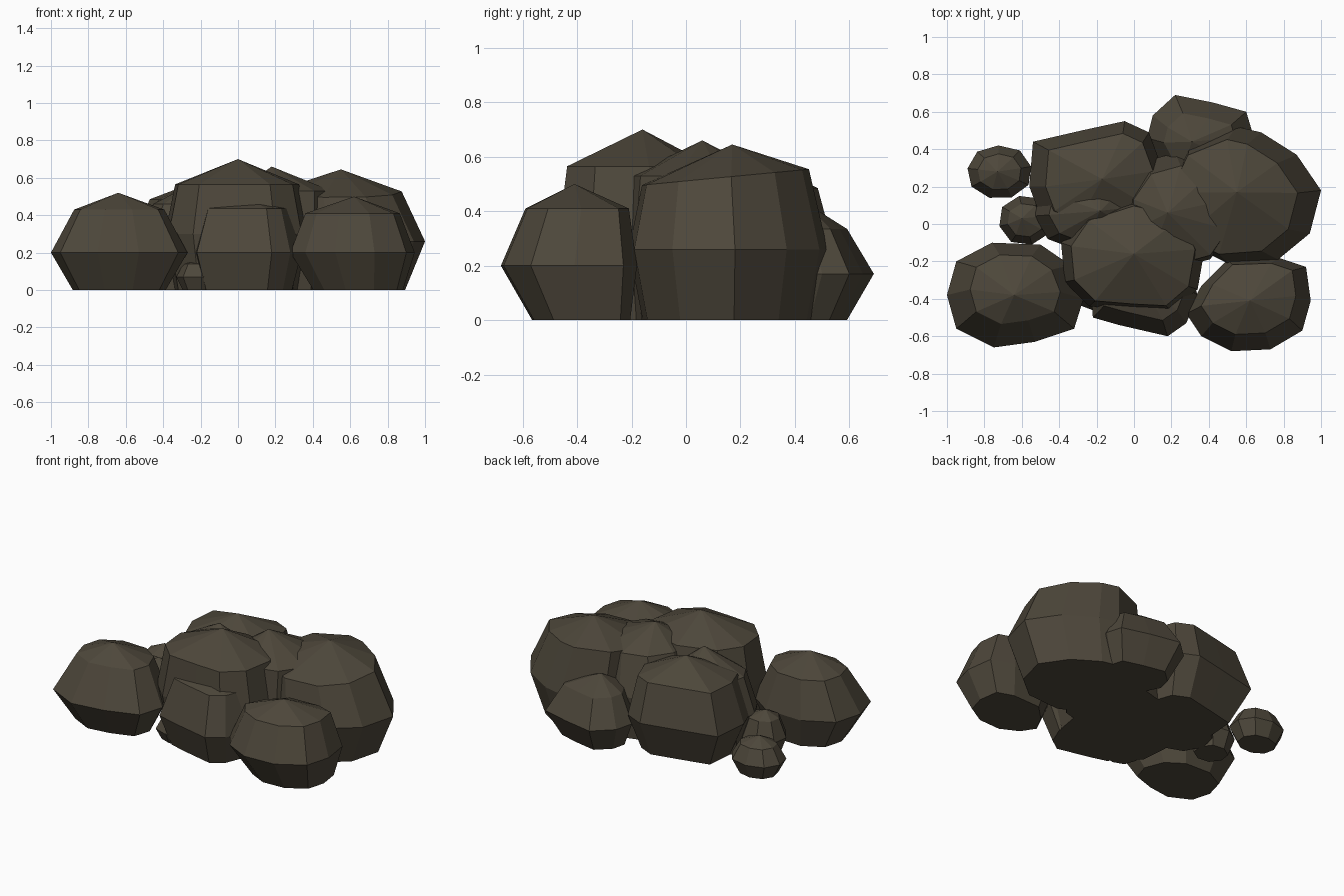
import bpy, bmesh, math

if "Cube" in bpy.data.objects:
    bpy.data.objects.remove(bpy.data.objects["Cube"])

stone = bpy.data.materials.new("dark olive stone")
stone.diffuse_color = (0.075, 0.063, 0.043, 1)
stone.use_nodes = True
stone.node_tree.nodes["Principled BSDF"].inputs["Base Color"].default_value = stone.diffuse_color


def oval(xs, ys, sides=10, phase=0.0):
    """Blocky oval outline filling the given extents."""
    ring = []
    for i in range(sides):
        a = 2 * math.pi * (i + phase) / sides
        c, s = math.cos(a), math.sin(a)
        r = (abs(c) ** 2.2 + abs(s) ** 2.2) ** (-1 / 2.2)
        ring.append((c * r, s * r))

    def fit(axis, lo, hi):
        v = [p[axis] for p in ring]
        return [lo + (q - min(v)) / (max(v) - min(v)) * (hi - lo) for q in v]

    return list(zip(fit(0, *xs), fit(1, *ys)))


def boulder(name, outline, apex, z_mid, z_top, k_low=0.74, k_top=0.72,
            low=(0, 0), top=(0, 0), tilt=0.0):
    """Flat base ring, wide middle ring, shoulder ring and a peak.
    low and top shift the base and shoulder rings; tilt raises the shoulder to the back."""
    n = len(outline)
    cx = (min(p[0] for p in outline) + max(p[0] for p in outline)) / 2
    cy = (min(p[1] for p in outline) + max(p[1] for p in outline)) / 2
    bm = bmesh.new()
    rings = [[bm.verts.new((cx + (x - cx) * k + d[0], cy + (y - cy) * k + d[1], z + (y - cy) * t))
              for x, y in outline]
             for k, z, d, t in ((k_low, 0.0, low, 0), (1.0, z_mid, (0, 0), 0),
                                (k_top, z_top, top, tilt))]
    peak = bm.verts.new(apex)
    for i in range(n):
        j = (i + 1) % n
        for a, b in zip(rings, rings[1:]):
            bm.faces.new((a[i], a[j], b[j], b[i]))
        bm.faces.new((rings[2][i], rings[2][j], peak))
    bm.faces.new(rings[0][::-1])
    bmesh.ops.recalc_face_normals(bm, faces=bm.faces)
    mesh = bpy.data.meshes.new(name)
    bm.to_mesh(mesh)
    bm.free()
    mesh.materials.append(stone)
    obj = bpy.data.objects.new(name, mesh)
    bpy.context.collection.objects.link(obj)


# Large outer boulders
boulder("front_left_boulder",
        [(-1, -.38), (-.95, -.56), (-.75, -.66), (-.53, -.63), (-.32, -.56),
         (-.27, -.4), (-.34, -.22), (-.5, -.11), (-.76, -.1), (-.95, -.2)],
        (-0.64, -0.38, 0.52), 0.20, 0.43, k_low=0.68, k_top=0.66, low=(0, .03), top=(0, .03))
boulder("front_right_boulder",
        [(.52, -.68), (.73, -.67), (.9, -.57), (.945, -.41), (.92, -.23),
         (.77, -.18), (.5, -.19), (.36, -.33), (.28, -.48), (.36, -.6)],
        (0.62, -0.41, 0.50), 0.20, 0.41, k_low=0.72, k_top=0.76, low=(.03, .045), top=(0, .03))
boulder("right_boulder",
        [(.55, .52), (.68, .49), (.87, .37), (1, .18), (.94, -.05),
         (.77, -.19), (.5, -.21), (.28, -.1), (.19, .18), (.3, .42)],
        (0.55, 0.17, 0.645), 0.26, 0.525, k_low=0.86, k_top=0.84, low=(-.05, 0),
        top=(-.06, -.01), tilt=0.08)
boulder("back_left_boulder",
        [(-.54, .44), (-.28, .5), (-.05, .55), (.08, .49), (.15, .3),
         (.1, .08), (-.1, -.03), (-.35, -.04), (-.5, .04), (-.56, .2)],
        (-0.17, 0.24, 0.60), 0.24, 0.485, k_low=0.76, k_top=0.81, low=(.03, -.03), top=(.02, -.01))
boulder("back_right_boulder",
        [(.22, .69), (.42, .65), (.6, .6), (.63, .5), (.58, .33),
         (.4, .2), (.2, .22), (.07, .46), (.1, .58)],
        (0.31, 0.44, 0.43), 0.17, 0.335, k_low=0.72, k_top=0.68, low=(0, -.03), top=(0, -.02))

# Tall middle boulders
boulder("centre_boulder",
        [(-.39, -.1), (-.37, -.31), (-.24, -.44), (0, -.46), (.2, -.47),
         (.34, -.35), (.38, -.12), (.3, .08), (0, .15), (-.28, .06)],
        (0.0, -0.16, 0.70), 0.30, 0.565, k_low=0.86, k_top=0.86, top=(0, -.01))
boulder("inner_boulder", oval((-0.08, 0.52), (-0.24, 0.38), phase=0.5),
        (0.18, 0.06, 0.66), 0.28, 0.53, k_low=0.9, k_top=0.84, top=(.03, -.02))
boulder("inner_left_boulder", oval((-0.53, 0.03), (-0.14, 0.28), phase=0.2),
        (-0.18, 0.07, 0.6), 0.24, 0.46, k_low=0.88, k_top=0.8, top=(.02, 0))

# Low front boulder and small stones
boulder("front_boulder",
        [(-.23, -.35), (-.22, -.5), (-.08, -.54), (.18, -.6), (.28, -.53),
         (.34, -.38), (.28, -.2), (.05, -.1), (-.15, -.15)],
        (0.05, -0.32, 0.50), 0.20, 0.435, k_low=0.82, k_top=0.78, low=(0, .03), top=(0, .03))
boulder("small_front_stone", oval((-0.33, -0.06), (-0.47, -0.2), sides=8),
        (-0.2, -0.33, 0.18), 0.07, 0.14)
boulder("small_back_stone", oval((-0.89, -0.55), (0.14, 0.42), sides=9, phase=0.3),
        (-0.73, 0.28, 0.24), 0.095, 0.19, k_low=0.7, k_top=0.68)
boulder("small_left_stone", oval((-0.72, -0.44), (-0.11, 0.15), sides=8, phase=0.3),
        (-0.6, 0.03, 0.28), 0.11, 0.23, k_low=0.72, k_top=0.68)
